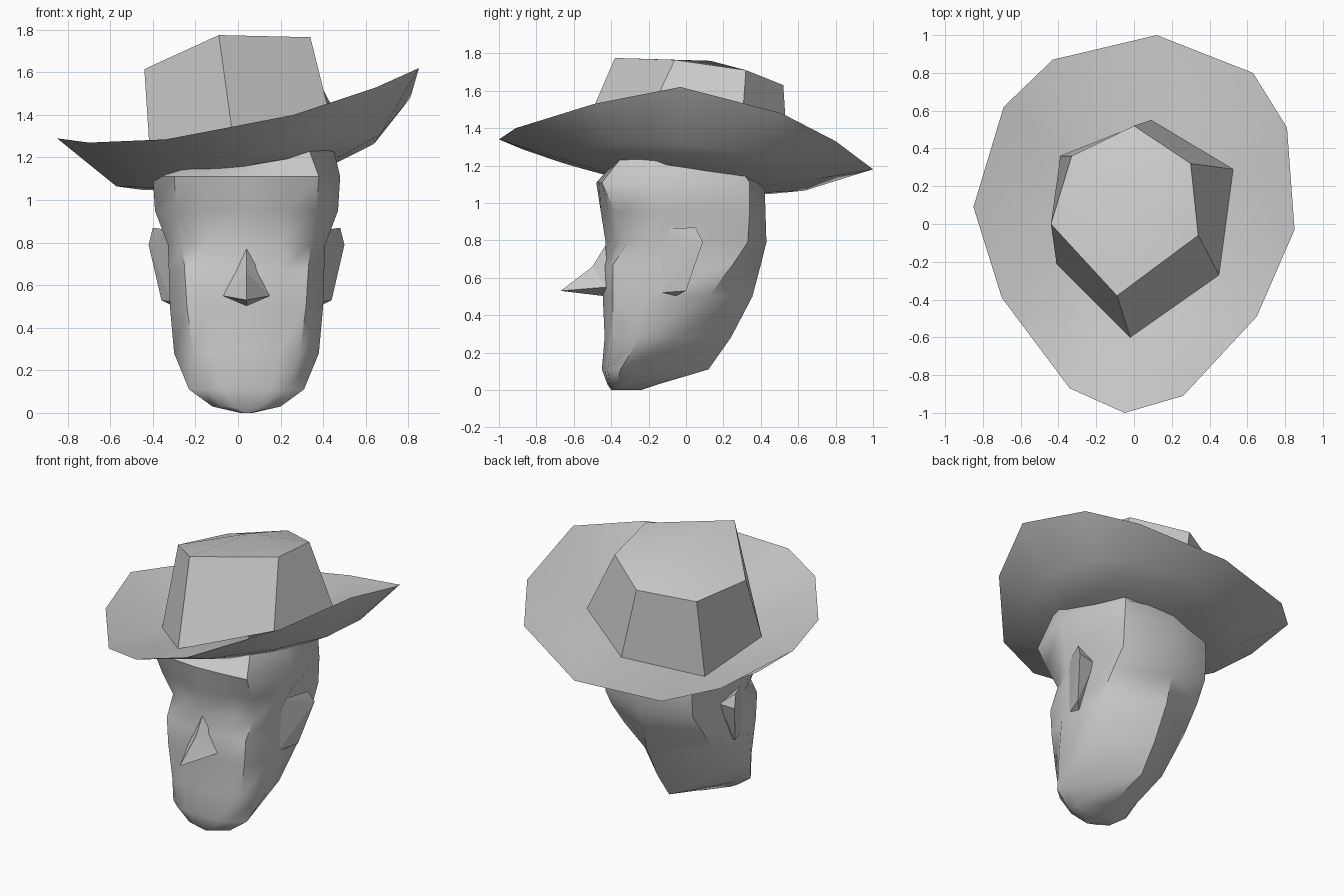
import bpy, bmesh, math
from mathutils import Vector

cube = bpy.data.objects.get("Cube")
if cube:
    bpy.data.objects.remove(cube)

grey = bpy.data.materials.new("plain_grey")
grey.use_nodes = True
colour = (0.6, 0.6, 0.6, 1)
grey.diffuse_color = colour
grey.node_tree.nodes["Principled BSDF"].inputs["Base Color"].default_value = colour
MID = 0.04  # centre line of the face


def tilt(x, y):
    """Height of the tilted seat of the hat."""
    return 1.18 + 0.19 * x - 0.1 * y


def make(name, bm, angle=None):
    bmesh.ops.recalc_face_normals(bm, faces=bm.faces)
    mesh = bpy.data.meshes.new(name)
    bm.to_mesh(mesh)
    bm.free()
    mesh.materials.append(grey)
    ob = bpy.data.objects.new(name, mesh)
    bpy.context.collection.objects.link(ob)
    if angle:
        bpy.ops.object.select_all(action='DESELECT')
        ob.select_set(True)
        bpy.context.view_layer.objects.active = ob
        bpy.ops.object.shade_smooth_by_angle(angle=math.radians(angle))


def loft(bm, rings):
    """Bridge closed rings that have equal point counts."""
    loops = [[bm.verts.new(p) for p in ring] for ring in rings]
    for a, b in zip(loops, loops[1:]):
        for i in range(len(a)):
            j = (i + 1) % len(a)
            bm.faces.new((a[i], a[j], b[j], b[i]))
    return loops


def fan(bm, loop, tip):
    v = bm.verts.new(tip)
    for i in range(len(loop)):
        bm.faces.new((loop[i - 1], loop[i], v))


# Head: stacked rings, each from front, front corner, side, back corner and back
sections = [
    # z, front y, corner, side, back corner, back y
    (0.00, -.40, (.02, -.395), (.03, -.35), (.02, -.29), -.24),
    (0.03, -.42, (.11, -.41), (.16, -.37), (.14, -.32), -.15),
    (0.11, -.45, (.19, -.42), (.27, -.35), (.23, -.27), .12),
    (0.28, -.435, (.25, -.39), (.34, -.25), (.30, -.05), .24),
    (0.50, -.445, (.28, -.39), (.36, -.20), (.33, .12), .355),
    (0.67, -.44, (.29, -.39), (.365, -.18), (.33, .25), .40),
    (0.79, -.43, (.30, -.31), (.37, -.15), (.32, .33), .43),
    (0.95, -.455, (.33, -.38), (.43, -.10), (.32, .34), .425),
    (1.11, -.48, (.34, -.45), (.44, -.12), (.31, .34), .42),
    (None, -.36, (.28, -.32), (.40, -.18), (.27, .27), .36),
]
rings = []
for z, front, corner, side, rear, back in sections:
    brow = (corner[0] * .6, (front + corner[1]) / 2)
    half = [brow, corner, side, rear]
    outline = [(0, front)] + half + [(0, back)] + [(-w, y) for w, y in half[::-1]]
    rings.append([(w + MID, y, tilt(w + MID, y) if z is None else z)
                  for w, y in outline])
bm = bmesh.new()
loops = loft(bm, rings)
bm.faces.new(loops[0])
bm.faces.new(loops[-1])
make("head", bm, 48)

# Nose: pointed wedge with a dipped bridge
bm = bmesh.new()
top, bridge, tip, base = [bm.verts.new((MID, y, z)) for y, z in
                          ((-.42, .79), (-.50, .66), (-.67, .53), (-.42, .50))]
for s in (-1, 1):
    wing = bm.verts.new((MID + s * .11, -.425, .55))
    for a, b in ((top, bridge), (bridge, tip), (tip, base)):
        bm.faces.new((a, b, wing))
make("nose", bm)

# Ears: flaps that open backwards
for name, s in (("left_ear", 1), ("right_ear", -1)):
    bm = bmesh.new()
    for w, y, z in ((.37, -.12, .86), (.35, -.14, .52), (.44, .05, .87),
                    (.46, .09, .79), (.40, 0, .53), (.33, .07, .78), (.34, -.06, .50)):
        bm.verts.new((MID + s * w, y, z))
    bmesh.ops.convex_hull(bm, input=bm.verts)
    make(name, bm)

# Hat brim: underside runs from the upturned rim down to a dished seat
foot = [(x, y, tilt(x, y) + .03) for x, y in
        ((-.41, -.21), (-.02, -.60), (.45, -.27), (.525, .29), (.09, .55), (-.39, .36))]
rim = [(.12, 1.0, 1.18), (.63, .80, 1.33), (.81, .51, 1.48), (.85, -.03, 1.62),
       (.65, -.49, 1.53), (.26, -.91, 1.40), (-.05, -1.0, 1.34), (-.34, -.87, 1.285),
       (-.70, -.39, 1.27), (-.85, .09, 1.29), (-.69, .62, 1.20), (-.43, .87, 1.14)]
hub = Vector((.18, 0))
under = [rim]
for scale, drop in ((.73, 0), (.45, .07)):
    flat = [hub.lerp(Vector(p[:2]), scale) for p in rim]
    under.append([(p.x, p.y, tilt(p.x, p.y) - drop) for p in flat])
bm = bmesh.new()
loops = loft(bm, under)
bm.faces.new(loops[-1])

# Hat brim: top side joins each rim point to the nearest foot of the crown
edge = loops[0]
feet = [bm.verts.new(p) for p in foot]
near = [min(feet, key=lambda f: (f.co - v.co).xy.length) for v in edge]
for i in range(len(edge)):
    bm.faces.new((edge[i - 1], edge[i], near[i]))
    if near[i - 1] != near[i]:
        bm.faces.new((edge[i - 1], near[i], near[i - 1]))
make("hat_brim", bm, 60)

# Hat crown: leaning six-sided block with a slightly raised top
crest = [(-.44, 0, 1.615), (-.09, -.38, 1.775), (.34, -.06, 1.765),
         (.30, .32, 1.71), (0, .52, 1.63), (-.33, .36, 1.58)]
bm = bmesh.new()
loops = loft(bm, [foot, crest])
fan(bm, loops[1], (0, .13, 1.76))
make("hat_crown", bm, 25)
